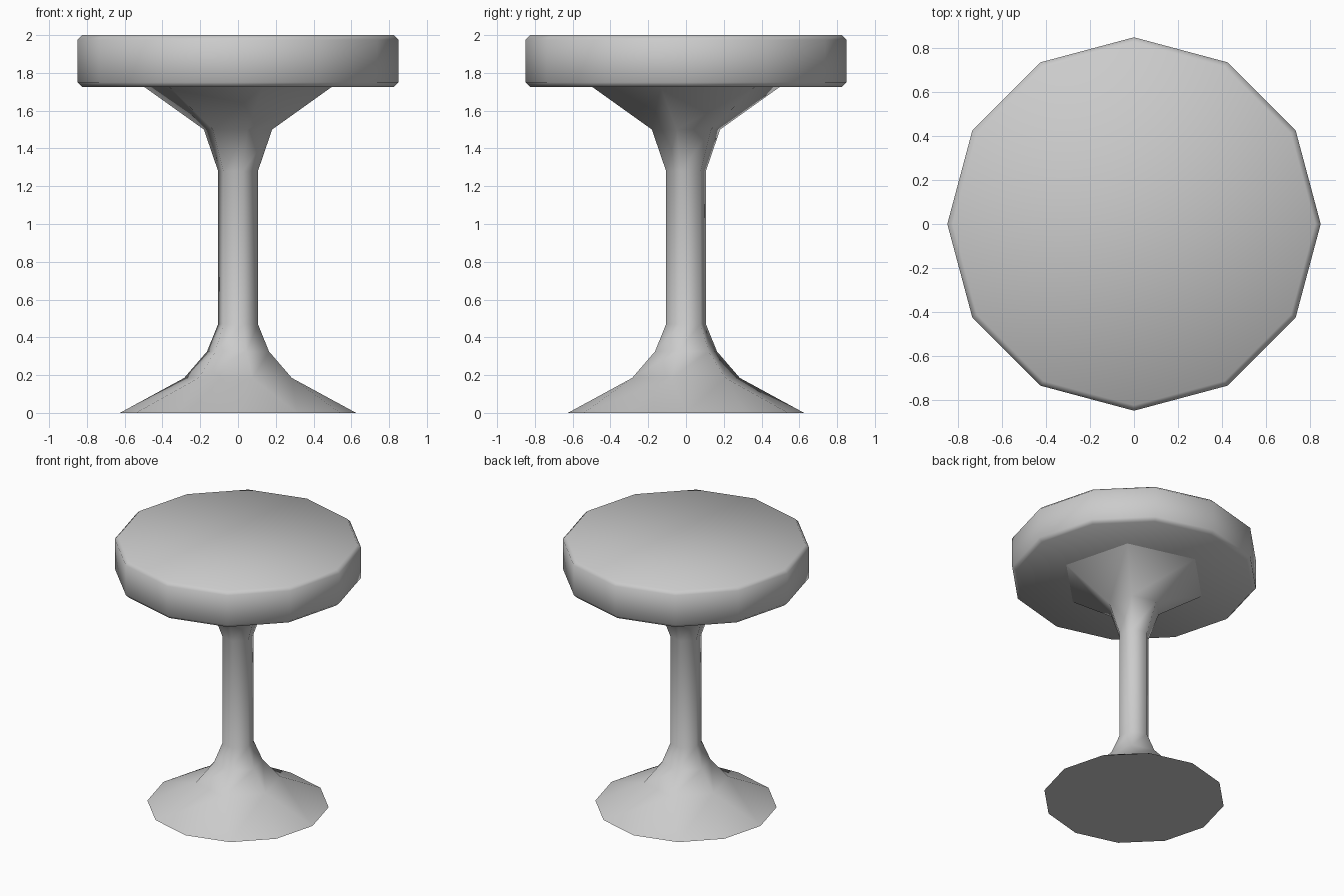
import bpy, bmesh, math

if "Cube" in bpy.data.objects:
    bpy.data.objects.remove(bpy.data.objects["Cube"], do_unlink=True)

grey = bpy.data.materials.new("plain_grey")
grey.use_nodes = True
colour = (0.6, 0.6, 0.6, 1)
grey.diffuse_color = colour
grey.node_tree.nodes["Principled BSDF"].inputs["Base Color"].default_value = colour


def ring(bm, radius, z, sides, turn=0.0):
    """Add a closed loop of vertices, returned in order."""
    angles = [math.radians(turn) + math.tau * i / sides for i in range(sides)]
    return [bm.verts.new((radius * math.cos(a), radius * math.sin(a), z)) for a in angles]


def bridge(bm, low, high):
    """Join two loops with the same number of sides."""
    n = len(low)
    for i in range(n):
        j = (i + 1) % n
        bm.faces.new((low[i], low[j], high[j], high[i]))


def finish(name, bm, angle):
    bmesh.ops.recalc_face_normals(bm, faces=bm.faces)
    mesh = bpy.data.meshes.new(name)
    bm.to_mesh(mesh)
    bm.free()
    mesh.materials.append(grey)
    obj = bpy.data.objects.new(name, mesh)
    bpy.context.collection.objects.link(obj)
    bpy.ops.object.select_all(action="DESELECT")
    obj.select_set(True)
    bpy.context.view_layer.objects.active = obj
    bpy.ops.object.shade_smooth_by_angle(angle=math.radians(angle))
    return obj


# Twelve-sided top with chamfered rims
bm = bmesh.new()
loops = [ring(bm, r, z, 12) for r, z in
         ((0.825, 1.725), (0.85, 1.75), (0.85, 1.975), (0.825, 2.0))]
for low, high in zip(loops, loops[1:]):
    bridge(bm, low, high)
bm.faces.new(loops[0])
bm.faces.new(loops[-1])
finish("round_top", bm, 50)

# Six-sided stem, flaring into the top and into a twelve-sided foot
bm = bmesh.new()
foot = ring(bm, 0.625, 0, 12)
profile = ((0.295, 0.185), (0.17, 0.325), (0.109, 0.47),
           (0.109, 1.28), (0.187, 1.5), (0.52, 1.73))
loops = [ring(bm, r, z, 6, 45) for r, z in profile]
for low, high in zip(loops, loops[1:]):
    bridge(bm, low, high)
for i in range(6):
    a, b, c = (foot[(2 * i + k) % 12] for k in (1, 2, 3))
    here, after = loops[0][i], loops[0][(i + 1) % 6]
    bm.faces.new((a, b, here))
    bm.faces.new((b, c, after, here))
bm.faces.new(foot)
bm.faces.new(loops[-1])
finish("flared_stem_and_foot", bm, 65)
